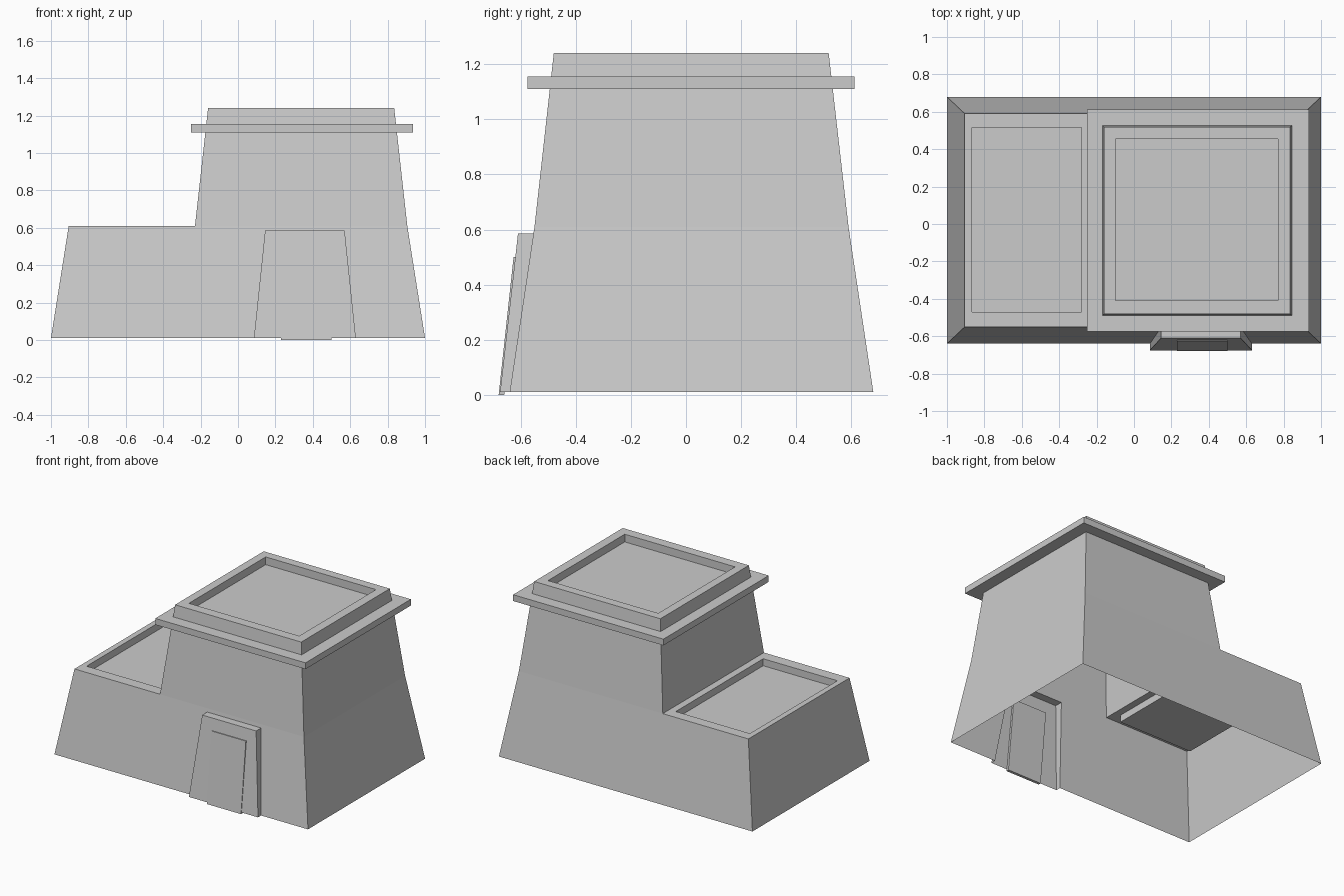
import bpy

cube = bpy.data.objects.get("Cube")
if cube:
    bpy.data.objects.remove(cube, do_unlink=True)

# One plain grey for the whole building
GREY = (0.6, 0.6, 0.6, 1.0)
grey = bpy.data.materials.new("plain grey")
grey.use_nodes = True
grey.diffuse_color = GREY
grey.node_tree.nodes["Principled BSDF"].inputs["Base Color"].default_value = GREY

BASE, EAVE, TOP = 0.01, 0.61, 1.24     # main heights
DOOR_TOP = 0.585


def make(name, verts, faces):
    mesh = bpy.data.meshes.new(name)
    mesh.from_pydata(verts, [], faces)
    mesh.materials.append(grey)
    mesh.update()
    obj = bpy.data.objects.new(name, mesh)
    bpy.context.collection.objects.link(obj)
    return obj


def rect(x0, x1, y0, y1, z):
    return [(x0, y0, z), (x1, y0, z), (x1, y1, z), (x0, y1, z)]


def loft(name, rings, cap_bottom=False):
    """Join four-sided rings in order and close the last one."""
    verts = [v for ring in rings for v in ring]
    faces = []
    for r in range(len(rings) - 1):
        a, b = 4 * r, 4 * r + 4
        for i in range(4):
            j = (i + 1) % 4
            faces.append((a + i, a + j, b + j, b + i))
    last = len(verts) - 4
    faces.append(tuple(range(last, last + 4)))
    if cap_bottom:
        faces.append((3, 2, 1, 0))
    return make(name, verts, faces)


def wall_y(z):
    """Depth of the sloping front wall at height z."""
    return -0.64 + 0.09 * (z - BASE) / (EAVE - BASE)


# Sloping lower walls, open below, with a doorway notch in the front
base = rect(-1, 1, -0.64, 0.68, BASE)
eave = rect(-0.905, 0.905, -0.55, 0.59, EAVE)
notch = [(x, wall_y(z), z) for x, z in
         ((0.085, BASE), (0.145, DOOR_TOP), (0.57, DOOR_TOP), (0.63, BASE))]
joints = [(-0.23, -0.55, EAVE), (-0.23, 0.59, EAVE)]
make("lower_walls", base + eave + notch + joints, [
    (0, 8, 9, 10, 11, 1, 5, 12, 4),    # front
    (1, 2, 6, 5),                      # left side
    (2, 3, 7, 13, 6),                  # back
    (3, 0, 4, 7),                      # right side
])

# Low flat roof with a sunken floor
loft("low_roof", [
    rect(-0.905, -0.23, -0.55, 0.59, EAVE),
    rect(-0.865, -0.28, -0.47, 0.515, EAVE),
    rect(-0.865, -0.28, -0.47, 0.515, EAVE - 0.05),
])


def tower_ring(z):
    t = (z - EAVE) / (TOP - EAVE)
    return rect(-0.23 + 0.07 * t, 0.905 - 0.07 * t,
                -0.55 + 0.07 * t, 0.59 - 0.072 * t, z)


# Tower with projecting ledge, parapet and sunken roof
ledge = (-0.25, 0.935, -0.575, 0.612)
well = (-0.10, 0.77, -0.41, 0.455)
loft("tower", [
    tower_ring(EAVE), tower_ring(1.11),
    rect(*ledge, 1.11), rect(*ledge, 1.155),
    tower_ring(1.155), tower_ring(TOP),
    rect(*well, TOP), rect(*well, TOP - 0.055),
])

# Projecting door surround: two sides, top and front
front = [(x, y, z) for x, y, z in (
    (0.085, -0.675, BASE), (0.145, -0.61, DOOR_TOP),
    (0.57, -0.61, DOOR_TOP), (0.63, -0.675, BASE))]
make("door_surround", notch + front, [
    (0, 4, 5, 1), (1, 5, 6, 2), (2, 6, 7, 3), (4, 7, 6, 5)])

# Thin door leaf leaning with the surround
loft("door_leaf", [
    rect(0.23, 0.5, -0.68, -0.66, 0.0),
    rect(0.23, 0.5, -0.626, -0.606, 0.5),
], cap_bottom=True)
